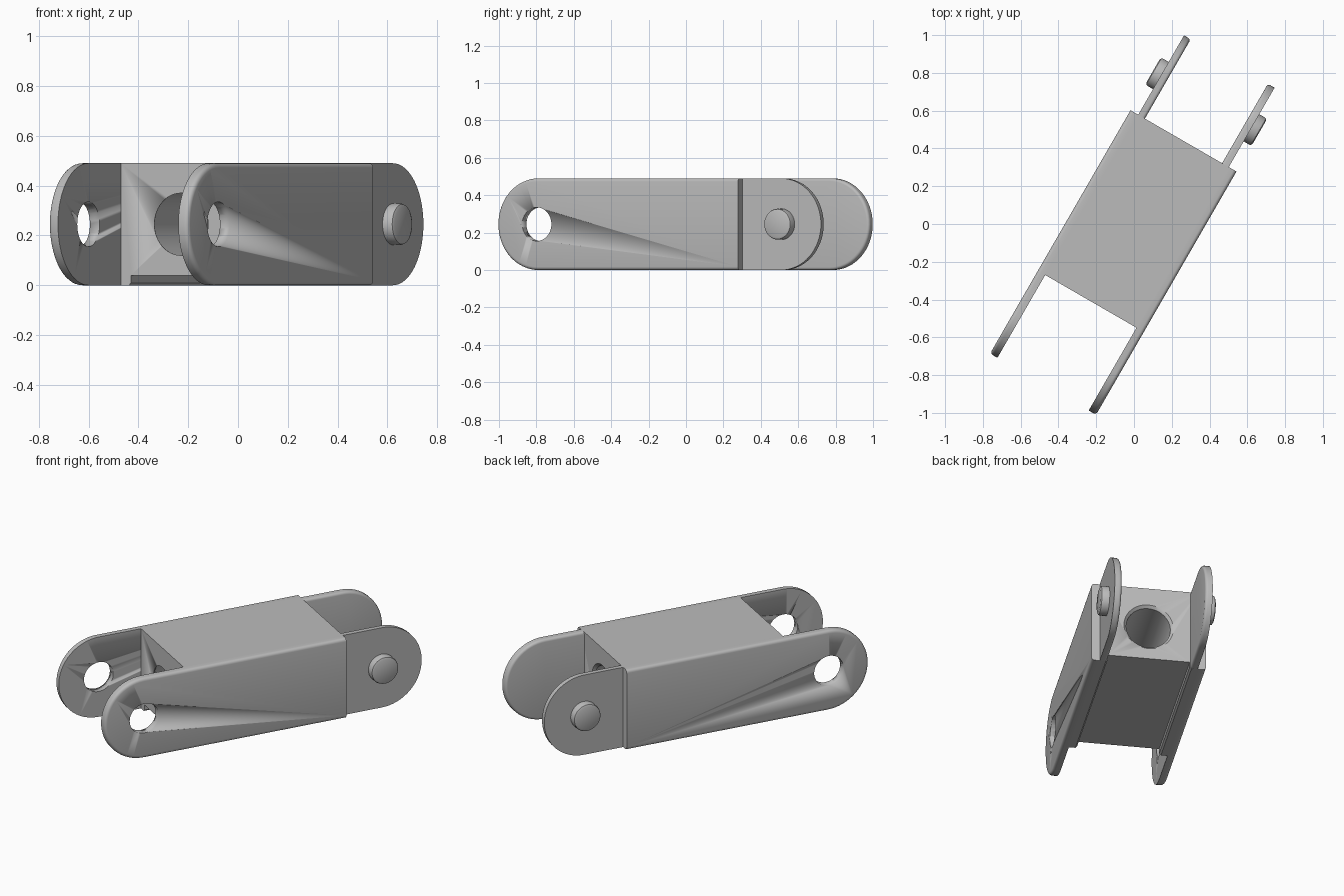
import bpy, bmesh, math
from mathutils import Matrix

cube = bpy.data.objects.get("Cube")
if cube:
    bpy.data.objects.remove(cube)

# Link frame: local x runs along the link, local y across it, turned 60 degrees
FRAME = Matrix.Rotation(math.radians(60), 4, 'Z') @ Matrix.Translation((0, -0.007, 0))
R = 0.245            # half height and end radius
FRONT, BACK = -0.975, 0.997
BODY_FRONT, BODY_BACK = -0.469, 0.512

steel = bpy.data.materials.new("plain grey steel")
steel.use_nodes = True
steel.diffuse_color = (0.5, 0.5, 0.5, 1)
steel.node_tree.nodes["Principled BSDF"].inputs["Base Color"].default_value = (0.5, 0.5, 0.5, 1)


def make(name, bm):
    """Turn a bmesh in the link frame into a smooth-by-angle object."""
    bmesh.ops.recalc_face_normals(bm, faces=bm.faces)
    bm.transform(FRAME)
    mesh = bpy.data.meshes.new(name)
    bm.to_mesh(mesh)
    bm.free()
    mesh.materials.append(steel)
    obj = bpy.data.objects.new(name, mesh)
    bpy.context.collection.objects.link(obj)
    bpy.ops.object.select_all(action='DESELECT')
    obj.select_set(True)
    bpy.context.view_layer.objects.active = obj
    bpy.ops.object.shade_smooth_by_angle(angle=math.radians(35))
    return obj


def extrude(points, vector):
    bm = bmesh.new()
    face = bm.faces.new([bm.verts.new(p) for p in points])
    new = bmesh.ops.extrude_face_region(bm, geom=[face])["geom"]
    bmesh.ops.translate(bm, vec=vector, verts=[v for v in new if isinstance(v, bmesh.types.BMVert)])
    return bm


def round_bar(flat_x, tip_x, y0, y1, fillet):
    """Flat bar from y0 to y1, half-round at tip_x; the rim at y1 is filleted."""
    side = 1 if tip_x > flat_x else -1
    centre = tip_x - side * R
    points = [(flat_x, y0, 2 * R), (flat_x, y0, 0)]
    for i in range(33):
        a = -math.pi / 2 + math.pi * i / 32
        points.append((centre + side * R * math.cos(a), y0, R + R * math.sin(a)))
    bm = extrude(points, (0, y1 - y0, 0))
    rim = [e for e in bm.edges
           if all(abs(v.co.y - y1) < 1e-5 for v in e.verts)
           and not all(abs(v.co.x - flat_x) < 1e-5 for v in e.verts)]
    bmesh.ops.bevel(bm, geom=rim, offset=fillet, segments=4, profile=0.5, affect='EDGES')
    return bm


def lathe(profile, axis, centre):
    """Solid of revolution from (distance, radius) pairs along local x or y."""
    bm = bmesh.new()
    n, rings = 48, []
    for d, r in profile:
        ring = []
        for i in range(n):
            a = 2 * math.pi * i / n
            p, q = r * math.cos(a), r * math.sin(a)
            local = (d, p, q) if axis == 'x' else (p, d, q)
            ring.append(bm.verts.new([c + l for c, l in zip(centre, local)]))
        rings.append(ring)
    for a, b in zip(rings, rings[1:]):
        for i in range(n):
            j = (i + 1) % n
            bm.faces.new((a[i], a[j], b[j], b[i]))
    bm.faces.new(rings[0])
    bm.faces.new(rings[-1])
    return bm


def cut(obj, cutter):
    cutter.hide_render = True
    cutter.hide_set(True)
    mod = obj.modifiers.new("hole", 'BOOLEAN')
    mod.operation = 'DIFFERENCE'
    mod.solver = 'EXACT'
    mod.object = cutter


# Central block with two low rails along its underside
half = [(0, 0.04), (0.232, 0.04), (0.232, 0.01), (0.242, 0), (0.281, 0), (0.281, 2 * R)]
section = half[1:] + [(-y, z) for y, z in reversed(half[1:])]
body = make("centre_block", extrude([(BODY_FRONT, y, z) for y, z in section],
                                    (BODY_BACK - BODY_FRONT, 0, 0)))

# Long bore with a rounded mouth at the front
bore_r, flare = 0.125, 0.015
bore = [(BODY_FRONT - 0.05, bore_r + flare)]
for k in range(6):
    a = k / 5 * math.pi / 2
    bore.append((BODY_FRONT + flare * math.sin(a), bore_r + flare * (1 - math.cos(a))))
bore += [(BODY_BACK - flare, bore_r), (BODY_BACK, bore_r + flare), (BODY_BACK + 0.05, bore_r + flare)]
cut(body, make("bore_cutter", lathe(bore, 'x', (0, 0, R))))

# Side plates, rear tabs and pins, one set on each side
for label, s in (("left", -1), ("right", 1)):
    plate = make(label + "_side_plate", round_bar(BODY_BACK, FRONT, s * 0.279, s * 0.324, 0.018))
    hole = lathe([(-0.1, 0.09), (0.1, 0.09)], 'y', (FRONT + R, s * 0.3, R))
    cut(plate, make(label + "_hole_cutter", hole))
    make(label + "_rear_tab", round_bar(BODY_BACK - 0.005, BACK, s * 0.277, s * 0.236, 0.015))
    pin = [(0.26, 0.083), (0.312, 0.083), (0.32, 0.08), (0.325, 0.069)]
    make(label + "_pin", lathe([(s * d, r) for d, r in pin], 'y', (BACK - R, 0, R)))
